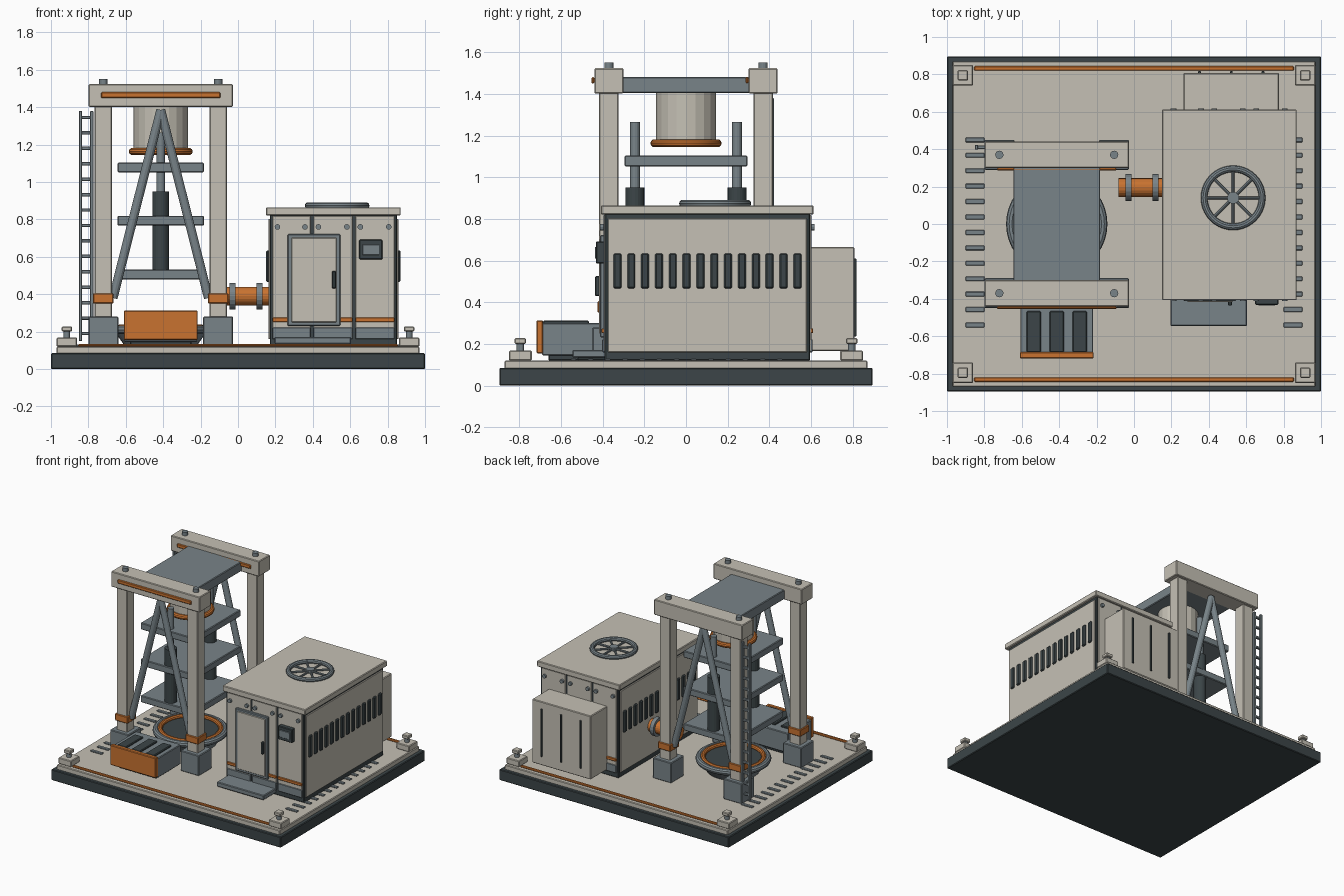
import bpy, bmesh
from math import cos, sin, pi
from mathutils import Vector, Matrix

cube = bpy.data.objects.get("Cube")
if cube:
    bpy.data.objects.remove(cube, do_unlink=True)


def material(name, rgb):
    mat = bpy.data.materials.new(name)
    mat.use_nodes = True
    colour = (*rgb, 1)
    mat.diffuse_color = colour
    mat.node_tree.nodes["Principled BSDF"].inputs["Base Color"].default_value = colour
    return mat


cream = material("warm_cream", (.56, .53, .46))
steel = material("steel_grey", (.19, .23, .25))
slate = material("dark_slate", (.045, .06, .065))
orange = material("safety_orange", (.58, .17, .03))


def finish(name, bm, mat):
    mesh = bpy.data.meshes.new(name)
    bm.to_mesh(mesh)
    bm.free()
    mesh.materials.append(mat)
    obj = bpy.data.objects.new(name, mesh)
    bpy.context.collection.objects.link(obj)
    return obj


def box(name, mat, x, y, z, bevel=.005):
    """Box from three (low, high) ranges, with a small chamfer."""
    bm = bmesh.new()
    ranges = (x, y, z)
    middle = Vector([(low + high) / 2 for low, high in ranges])
    size = [abs(high - low) for low, high in ranges]
    bmesh.ops.create_cube(bm, size=1, matrix=Matrix.Translation(middle) @ Matrix.Diagonal((*size, 1)))
    if min(size) > bevel * 2.5:
        bmesh.ops.bevel(bm, geom=bm.edges[:], offset=bevel, segments=1, affect="EDGES")
    return finish(name, bm, mat)


def around(centre, width):
    return (centre - width / 2, centre + width / 2)


def rod(name, mat, start, end, radius, sides=16, end_radius=None):
    """Round bar or cone between two points."""
    start, end = Vector(start), Vector(end)
    axis = end - start
    place = Matrix.Translation((start + end) / 2) @ axis.to_track_quat("Z", "Y").to_matrix().to_4x4()
    bm = bmesh.new()
    bmesh.ops.create_cone(bm, cap_ends=True, segments=sides, radius1=radius,
                          radius2=radius if end_radius is None else end_radius,
                          depth=axis.length, matrix=place)
    return finish(name, bm, mat)


def ring(name, mat, centre, major, minor):
    bpy.ops.mesh.primitive_torus_add(location=centre, major_radius=major, minor_radius=minor,
                                     major_segments=40, minor_segments=10)
    obj = bpy.context.object
    obj.name = name
    obj.data.materials.append(mat)
    bpy.ops.object.shade_smooth_by_angle()


SIDES = (-1, 1)
DECK = .12

# Base slab, deck and edge stripes
box("base_slab", slate, (-1, 1), (-.896, .896), (0, .085))
box("deck_plate", cream, (-.97, .97), (-.87, .87), (.08, DECK))
for s in SIDES:
    box("deck_stripe", orange, (-.855, .855), around(s * .832, .025), (DECK, .133))
    # Corner anchors
    for t in SIDES:
        x, y = s * .915, t * .795
        box("anchor_block", cream, around(x, .11), around(y, .11), (DECK, .168))
        rod("anchor_stem", steel, (x, y, .16), (x, y, .205), .018)
        box("anchor_cap", cream, around(x, .055), around(y, .055), (.2, .228))
    # Drain slots in the deck
    for i in range(13):
        box("drain_slot", steel, around(s * .85, .1), around(.45 - i * .0825, .026), (DECK, .13), .003)

# Press tower: feet, columns, beams and braces
TX = -.413
for s in SIDES:
    y = s * .37
    for t in SIDES:
        x = TX + t * .307
        box("column_foot", steel, around(x, .16), around(y, .16), (DECK, .28))
        box("column", cream, around(x, .092), around(y, .094), (.27, 1.41))
        box("column_band", orange, around(x, .11), around(y, .11), (.35, .405))
        rod("beam_bolt", steel, (x, y, 1.5), (x, y, 1.55), .022)
        rod("diagonal_brace", steel, (TX + t * .255, y, .38), (TX, y, 1.385), .024, 12)
    box("top_beam", cream, around(TX, .77), around(y, .14), (1.402, 1.523))
    box("beam_stripe", orange, around(TX, .64), (y - .084, y - .07), (1.45, 1.48))
    # Guide rods in dark sleeves
    y = s * .245
    rod("guide_sleeve", slate, (TX, y, .5), (TX, y, .95), .045, 20)
    rod("guide_rod", steel, (TX, y, .94), (TX, y, 1.265), .024, 16)
box("crown_plate", steel, around(TX, .465), (-.31, .31), (1.405, 1.48))
for z in (.505, .793, 1.078):
    box("platen", steel, around(TX, .46), (-.295, .295), around(z, .053))
rod("press_cylinder", cream, (TX, 0, 1.15), (TX, 0, 1.41), .145, 20)
ring("cylinder_collar", orange, (TX, 0, 1.163), .152, .019)

# Floor basin
rod("basin_bowl", steel, (TX, 0, DECK), (TX, 0, .205), .19, 32, .25)
rod("basin_floor", slate, (TX, 0, .2), (TX, 0, .215), .215, 32)
ring("basin_rim", steel, (TX, 0, .21), .247, .024)
ring("basin_lining", orange, (TX, 0, .22), .217, .018)

# Ladder beside the rear column
LX = -.812
for s in SIDES:
    box("ladder_rail", steel, around(LX + s * .03, .018), around(.41, .024), (.15, 1.38), .003)
for i in range(15):
    z = .19 + i * .0825
    box("ladder_rung", steel, around(LX, .06), around(.41, .018), around(z, .018), .003)

# Power pack with cooling ribs
box("pack_body", steel, around(TX, .39), (-.69, -.4), (.145, .3))
box("pack_front", orange, around(TX, .395), (-.718, -.685), (.155, .313))
for i in (-1, 0, 1):
    box("pack_rib", slate, around(TX + i * .123, .075), (-.686, -.465), (.28, .312))
box("pack_skid", slate, around(TX, .33), (-.66, -.42), (DECK, .15))

# Connecting pipe and flanges
PIPE = (.195, .39)
rod("pipe", orange, (-.083, *PIPE), (.18, *PIPE), .05, 20)
for x in (-.03, .115):
    rod("pipe_flange", steel, (x - .016, *PIPE), (x + .016, *PIPE), .071, 20)

# Equipment house: dark frame with cream cladding
HX, HY = .51, .1025
box("house_frame", slate, around(HX, .68), around(HY, .985), (DECK, .825))
box("roof_slab", cream, around(HX, .72), around(HY, 1.02), (.82, .865))
for s in SIDES:
    # Louvred long walls
    wall = HX + s * .34
    box("side_panel", cream, around(wall, .016), around(HY, .955), (.16, .802), .003)
    for i in range(14):
        y = HY + (i - 6.5) * .0664
        box("side_louvre", slate, around(wall, .04), around(y, .038), (.465, .635), .007)
    # End walls in three bays, with skirt, stripe and bolts
    wall = HY + s * .4925
    for left, right in ((.184, .388), (.403, .612), (.627, .836)):
        bay = (left, right)
        box("end_panel", cream, bay, around(wall, .014), (.165, .818), .003)
        box("end_skirt", steel, bay, around(wall, .024), (.16, .222), .003)
        box("end_stripe", orange, bay, around(wall, .03), (.252, .275), .003)
        for x in (left + .027, right - .03):
            rod("panel_bolt", steel, (x, wall, .76), (x, wall + s * .022, .76), .015, 12)

# Door, handle, control panel and step
box("door_frame", steel, (.265, .547), (-.412, -.38), (.23, .722))
box("door_leaf", cream, (.285, .527), (-.417, -.4), (.25, .702), .003)
box("door_handle", slate, around(.513, .02), (-.437, -.41), (.43, .525))
box("control_box", slate, (.648, .772), (-.432, -.38), (.585, .692))
box("control_screen", steel, (.665, .755), (-.437, -.42), (.61, .665), .002)
box("door_step", steel, (.195, .605), (-.545, -.38), (.135, .172))
box("step_base", slate, (.22, .58), (-.52, -.38), (DECK, .137))

# Rear cabinet with dark slits
box("rear_cabinet", cream, (.265, .775), (.58, .808), (.165, .665))
for i in (-1, 0, 1):
    box("cabinet_slit", slate, around(.52 + i * .17, .014), (.8, .817), (.235, .61), .002)

# Roof fan guard
FX, FY, FZ = .53, .14, .874
ring("fan_ring", steel, (FX, FY, FZ), .155, .018)
rod("fan_hub", steel, (FX, FY, .86), (FX, FY, .89), .032, 20)
for i in range(8):
    a = i * pi / 4
    rod("fan_spoke", steel, (FX, FY, FZ), (FX + .155 * cos(a), FY + .155 * sin(a), FZ), .008, 8)
